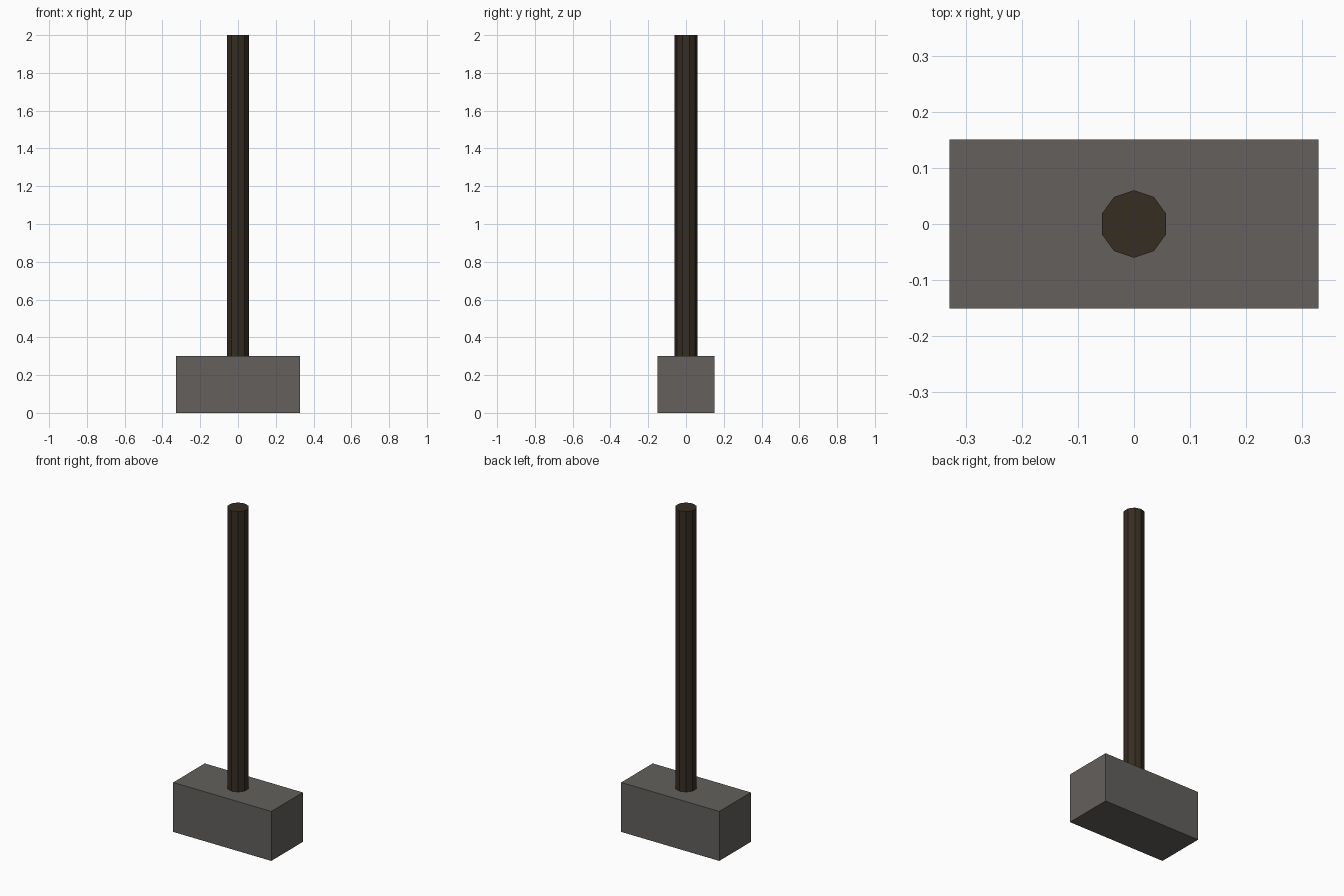
import bpy

if "Cube" in bpy.data.objects:
    bpy.data.objects.remove(bpy.data.objects["Cube"])


def material(name, color):
    mat = bpy.data.materials.new(name)
    mat.diffuse_color = (*color, 1.0)
    mat.use_nodes = True
    mat.node_tree.nodes["Principled BSDF"].inputs["Base Color"].default_value = mat.diffuse_color
    return mat


def finish(name, mat):
    obj = bpy.context.object
    obj.name = name
    obj.data.materials.append(mat)
    return obj


stone = material("grey stone", (0.125, 0.117, 0.107))
wood = material("dark wood", (0.037, 0.026, 0.016))

# Block head resting on the ground
bpy.ops.mesh.primitive_cube_add(size=1, location=(0, 0, 0.15))
head = finish("hammer_head", stone)
head.scale = (0.658, 0.302, 0.30)
bpy.ops.object.transform_apply(location=False, rotation=False, scale=True)

# Ten-sided handle, standing on top of the head
bottom, top = 0.30, 2.0
bpy.ops.mesh.primitive_cylinder_add(vertices=10, radius=0.06, depth=top - bottom,
                                    location=(0, 0, (top + bottom) / 2))
finish("handle", wood)
